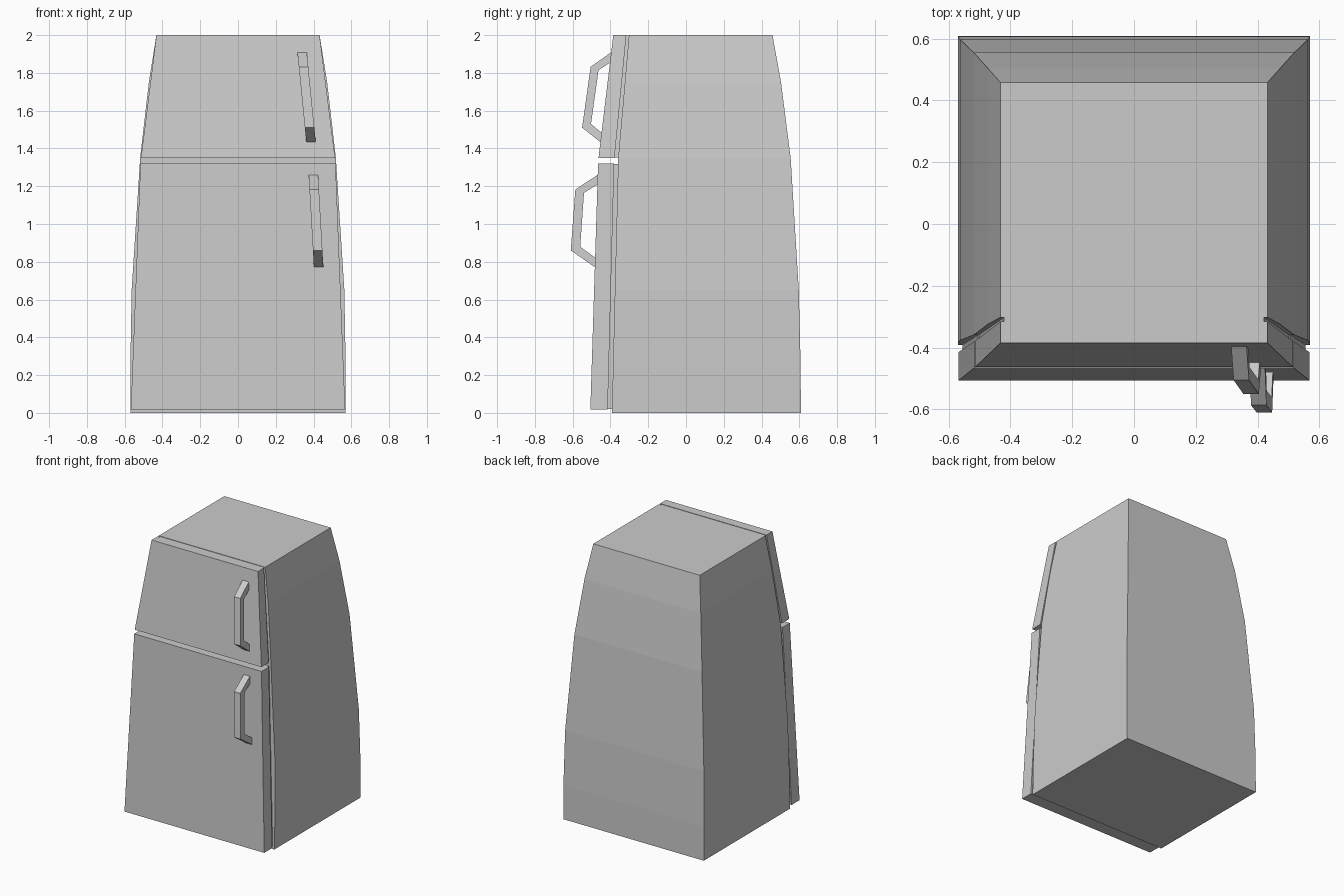
import bpy, bmesh

if "Cube" in bpy.data.objects:
    bpy.data.objects.remove(bpy.data.objects["Cube"])


def lerp_profile(points, z):
    for (z0, a), (z1, b) in zip(points, points[1:]):
        if z <= z1:
            return a + (b - a) * (z - z0) / (z1 - z0)
    return points[-1][1]


def make_object(name, bm):
    bmesh.ops.recalc_face_normals(bm, faces=bm.faces)
    mesh = bpy.data.meshes.new(name)
    bm.to_mesh(mesh)
    bm.free()
    obj = bpy.data.objects.new(name, mesh)
    bpy.context.collection.objects.link(obj)
    return obj


def bridge_rings(name, rings):
    bm = bmesh.new()
    loops = [[bm.verts.new(p) for p in ring] for ring in rings]
    n = len(loops[0])
    for a, b in zip(loops, loops[1:]):
        for i in range(n):
            j = (i + 1) % n
            bm.faces.new((a[i], a[j], b[j], b[i]))
    bm.faces.new(loops[0])
    bm.faces.new(loops[-1])
    return make_object(name, bm)


def tapered_box(name, levels):
    # levels: z, half width, front y, back y
    return bridge_rings(name, [[(-w, f, z), (w, f, z), (w, b, z), (-w, b, z)]
                               for z, w, f, b in levels])


# Front plane and door width taper in two straight runs
front_face = [(0, -0.392), (1.335, -0.36), (2, -0.302)]
door_face = [(0, -0.507), (1.335, -0.465), (2, -0.385)]
door_back = [(0, -0.415), (1.335, -0.38), (2, -0.316)]
door_width = [(0, 0.568), (1.335, 0.516), (2, 0.432)]

# Cabinet with gently bowed sides and back
cabinet = [(0, 0.57, 0.608), (0.25, 0.57, 0.607), (0.65, 0.563, 0.597),
           (1.35, 0.518, 0.554), (1.75, 0.472, 0.503), (2, 0.432, 0.458)]
tapered_box("cabinet", [(z, w, lerp_profile(front_face, z), b) for z, w, b in cabinet])

# Doors and their recessed seals
for name, z0, z1 in (("fridge", 0.018, 1.32), ("freezer", 1.35, 2.0)):
    tapered_box(name + "_door", [(z, lerp_profile(door_width, z), lerp_profile(door_face, z),
                                  lerp_profile(door_back, z)) for z in (z0, z1)])
    tapered_box(name + "_seal", [(z, lerp_profile(door_width, z) - 0.012,
                                  lerp_profile(door_back, z) - 0.003,
                                  lerp_profile(front_face, z) + 0.003)
                                 for z in (z0 + 0.003, z1 - 0.003)])


# Bent bar handles: outer and inner (y, z) outlines, leaning outward as they descend
def handle(name, outer, inner, x_top, x_bottom, width=0.05):
    z_top, z_bottom = outer[0][1], outer[-1][1]

    def point(p, dx):
        t = (z_top - p[1]) / (z_top - z_bottom)
        return (x_top + (x_bottom - x_top) * t + dx, p[0], p[1])
    bridge_rings(name, [[point(o, 0), point(o, width), point(i, width), point(i, 0)]
                        for o, i in zip(outer, inner)])


handle("freezer_handle",
       [(-0.392, 1.912), (-0.505, 1.832), (-0.55, 1.51), (-0.448, 1.43)],
       [(-0.40, 1.855), (-0.463, 1.815), (-0.503, 1.53), (-0.444, 1.48)], 0.314, 0.362)
handle("fridge_handle",
       [(-0.465, 1.262), (-0.586, 1.182), (-0.61, 0.86), (-0.48, 0.77)],
       [(-0.467, 1.21), (-0.54, 1.165), (-0.56, 0.88), (-0.479, 0.82)], 0.374, 0.402)
